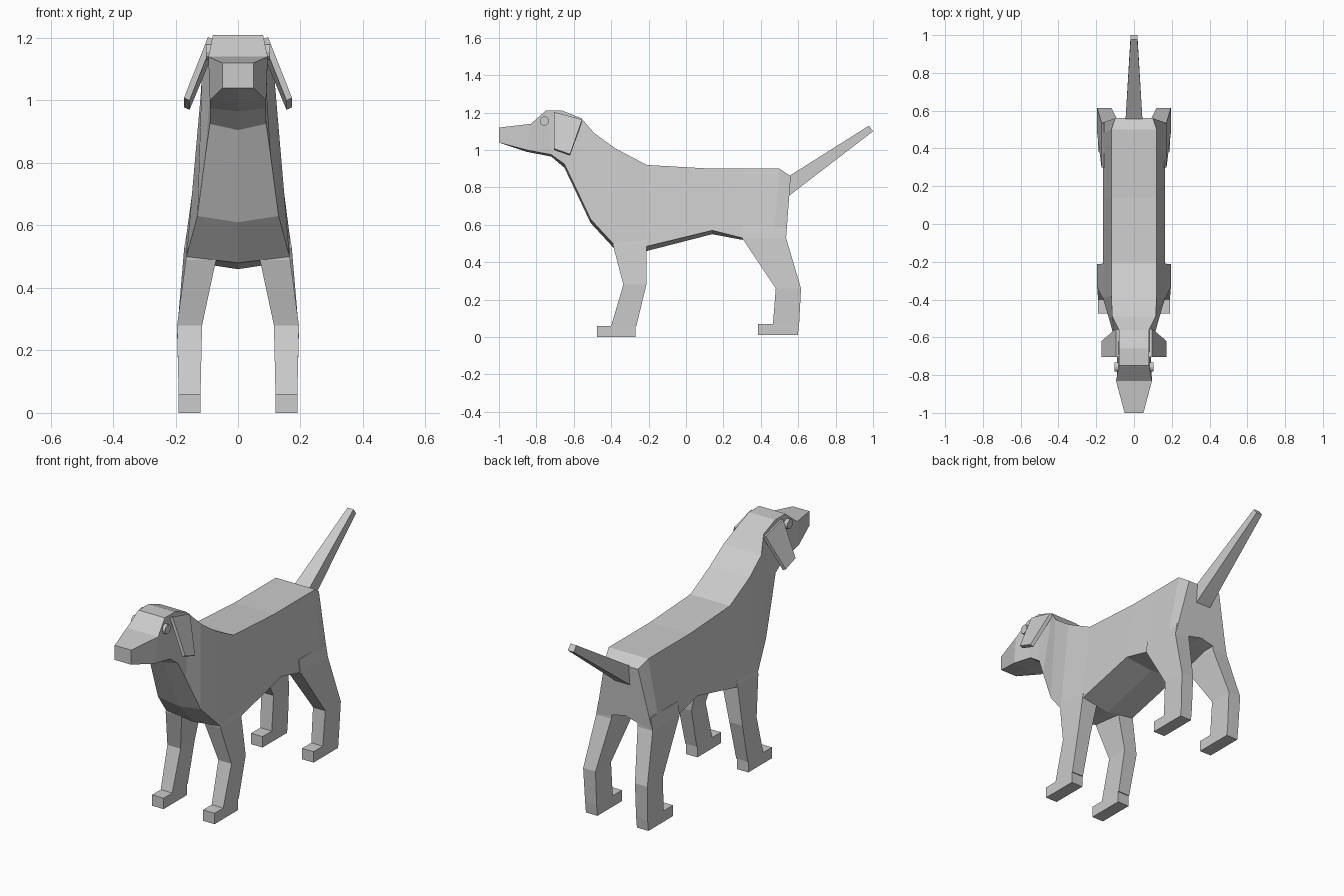
import bpy, bmesh, math
from mathutils import Vector

cube = bpy.data.objects.get("Cube")
if cube:
    bpy.data.objects.remove(cube, do_unlink=True)

COLOUR = (0.6, 0.6, 0.6, 1)
grey = bpy.data.materials.new("plain grey")
grey.use_nodes = True
grey.diffuse_color = COLOUR
grey.node_tree.nodes["Principled BSDF"].inputs["Base Color"].default_value = COLOUR


def loft(name, rings):
    """Join rings of equal point count into a closed, flat-shaded solid."""
    bm = bmesh.new()
    loops = [[bm.verts.new(p) for p in ring] for ring in rings]
    for a, b in zip(loops, loops[1:]):
        for i in range(len(a)):
            j = (i + 1) % len(a)
            bm.faces.new((a[i], a[j], b[j], b[i]))
    bm.faces.new(loops[0])
    bm.faces.new(loops[-1])
    bmesh.ops.recalc_face_normals(bm, faces=bm.faces)
    mesh = bpy.data.meshes.new(name)
    bm.to_mesh(mesh)
    bm.free()
    mesh.materials.append(grey)
    obj = bpy.data.objects.new(name, mesh)
    bpy.context.collection.objects.link(obj)
    return obj


def both_sides(name, rings):
    for label, s in (("left", 1), ("right", -1)):
        loft(f"{label}_{name}", [[(s * x, y, z) for x, y, z in r] for r in rings])


def section(yt, zt, wt, yb, zb, wb, drop):
    """Flat top, slanted sides and a shallow keel."""
    return [(-wt, yt, zt), (wt, yt, zt), (wb, yb, zb), (0, yb, zb - drop), (-wb, yb, zb)]


# Head, neck and torso in one skin: top edge, lower edge, keel depth
loft("body", [section(*s) for s in (
    (-1, 1.12, .05, -1, 1.04, .05, 0),
    (-.83, 1.14, .095, -.85, 1.0, .09, .01),
    (-.75, 1.21, .08, -.72, .975, .09, .01),
    (-.66, 1.21, .08, -.65, .925, .09, .02),
    (-.56, 1.17, .08, -.6, .82, .105, .02),
    (-.49, 1.09, .115, -.51, .63, .13, .02),
    (-.38, 1.01, .12, -.39, .5, .165, .02),
    (-.21, .92, .12, -.21, .485, .165, .025),
    (.14, .9, .12, .14, .57, .165, .02),
    (.3, .9, .12, .3, .53, .165, .01),
    (.5, .9, .12, .47, .53, .17, -.04),
    (.56, .86, .1, .535, .53, .17, -.04))])


def leg(name, levels):
    """Levels: height, front y, back y, inner x, outer x."""
    both_sides(name, [[(xi, yf, z), (xo, yf, z), (xo, yb, z), (xi, yb, z)]
                      for z, yf, yb, xi, xo in levels])


# Legs, with the paws stepping forward
leg("front_leg", ((.56, -.39, -.21, .07, .155), (.49, -.39, -.21, .07, .167),
                  (.28, -.335, -.212, .115, .195), (.06, -.4, -.265, .12, .19),
                  (.06, -.475, -.27, .12, .19), (0, -.475, -.27, .12, .19)))
leg("hind_leg", ((.6, .3, .535, .08, .16), (.53, .3, .535, .08, .172),
                 (.26, .48, .615, .12, .195), (.07, .465, .605, .12, .19),
                 (.07, .385, .605, .12, .19), (.01, .385, .598, .12, .19)))

# Hanging ears: inner sheet and outer sheet
ear = [(.078, -.705, 1.195), (.078, -.555, 1.155), (.155, -.62, .97), (.155, -.705, 1.0)]
both_sides("ear", [ear, [(x + .018, y, z + .008) for x, y, z in ear]])


# Eyes: short round discs
def disc(x):
    return [(x, -.757 + .025 * math.cos(a), 1.155 + .025 * math.sin(a))
            for a in (math.tau * i / 12 for i in range(12))]


both_sides("eye", [disc(.07), disc(.103)])

# Tapered tail
loft("tail", [
    [(-.045, .55, .86), (.045, .55, .86), (.045, .55, .755), (-.045, .55, .755)],
    [(-.018, .978, 1.13), (.018, .978, 1.13), (.018, 1, 1.1), (-.018, 1, 1.1)]])
